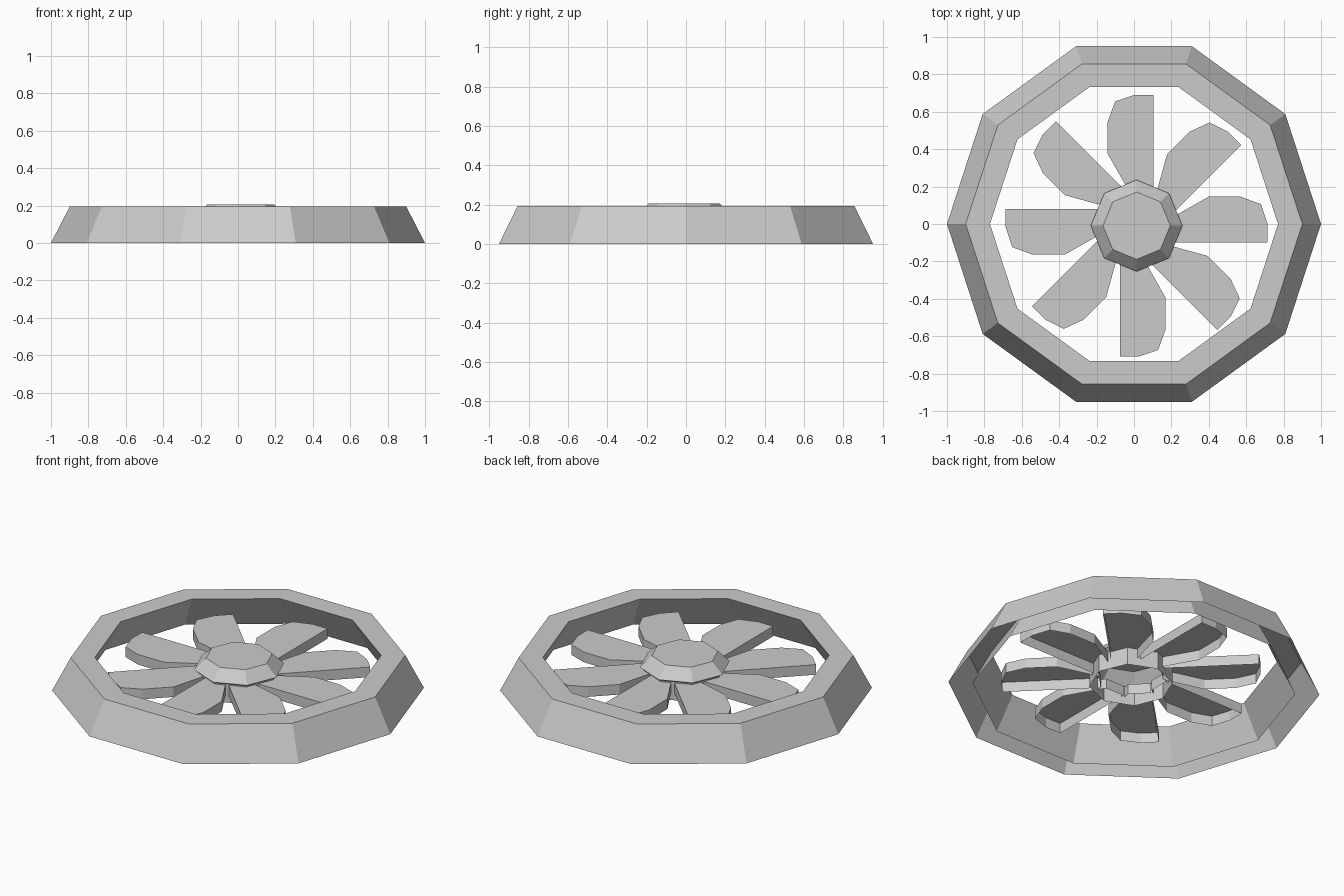
import bpy
import bmesh
from math import cos, sin, pi

if "Cube" in bpy.data.objects:
    bpy.data.objects.remove(bpy.data.objects["Cube"])

HUB = (0.014, -0.009, 0)


def finish(name, bm):
    mesh = bpy.data.meshes.new(name)
    bm.to_mesh(mesh)
    bm.free()
    obj = bpy.data.objects.new(name, mesh)
    bpy.context.collection.objects.link(obj)
    return obj


def lathe(name, profile, sides, location=(0, 0, 0), cap_last=False):
    """Sweep an open (r, z) profile around z with flat sides."""
    bm = bmesh.new()
    loops = [[bm.verts.new((r * cos(2 * pi * i / sides), r * sin(2 * pi * i / sides), z))
              for i in range(sides)] for r, z in profile]
    for a, b in zip(loops, loops[1:]):
        for i in range(sides):
            j = (i + 1) % sides
            bm.faces.new((a[i], a[j], b[j], b[i]))
    if cap_last:
        bm.faces.new(loops[-1])
    finish(name, bm).location = location


def blade(name, outline, z0, z1, angle):
    """Flat top with a skirt, open underneath, turned about the hub axis."""
    bm = bmesh.new()
    low = [bm.verts.new((x, y, z0)) for x, y in outline]
    top = [bm.verts.new((x, y, z1)) for x, y in outline]
    bm.faces.new(top)
    for i in range(len(outline)):
        j = (i + 1) % len(outline)
        bm.faces.new((low[i], low[j], top[j], top[i]))
    obj = finish(name, bm)
    obj.location = HUB
    obj.rotation_euler.z = angle


# Ten-sided sloping outer rim, open underneath
lathe("outer_rim", [(1.0, 0), (0.9, 0.194), (0.77, 0.194), (0.87, 0)], 10)

# Hollow hub: sleeve, small overhanging lip, bevel and flat top
lathe("hub", [(0.225, 0.02), (0.225, 0.13), (0.245, 0.142), (0.18, 0.205)], 8, HUB, True)

# Eight blades, straight on one edge and rounded on the other
outline = [(0.09, 0.17), (0.09, 0.70), (-0.01, 0.70), (-0.115, 0.665),
           (-0.155, 0.555), (-0.155, 0.385), (-0.05, 0.20), (-0.03, 0.17)]
outline.reverse()
for k in range(8):
    blade(f"blade_{k + 1}", outline, 0.063, 0.123, k * pi / 4)
